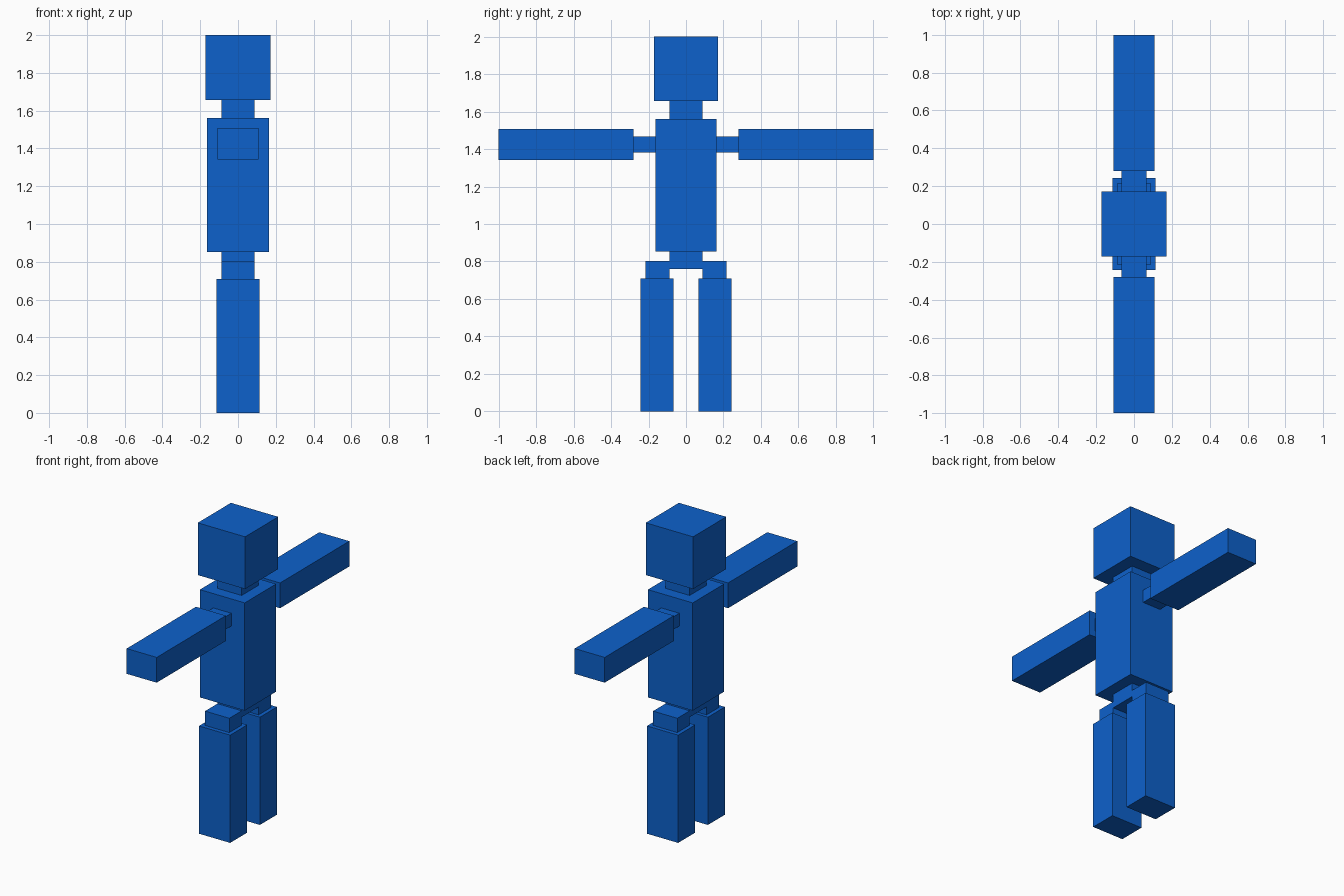
import bpy

if "Cube" in bpy.data.objects:
    bpy.data.objects.remove(bpy.data.objects["Cube"])

blue = bpy.data.materials.new("blue")
blue.diffuse_color = (0.004, 0.12, 0.6, 1)
blue.use_nodes = True
blue.node_tree.nodes["Principled BSDF"].inputs["Base Color"].default_value = blue.diffuse_color


def box(name, x, y, z):
    """Box spanning the given (min, max) ranges."""
    spans = (x, y, z)
    bpy.ops.mesh.primitive_cube_add(size=1, location=[(a + b) / 2 for a, b in spans])
    ob = bpy.context.object
    ob.name = name
    ob.scale = [b - a for a, b in spans]
    bpy.ops.object.transform_apply(location=False, rotation=False, scale=True)
    ob.data.materials.append(blue)
    return ob


def centred(half):
    return (-half, half)


# Central column
box("head", centred(0.172), centred(0.172), (1.657, 2.0))
box("neck", centred(0.088), centred(0.088), (1.56, 1.657))
box("torso", centred(0.163), centred(0.163), (0.852, 1.56))
box("pelvis", centred(0.088), centred(0.088), (0.76, 0.852))

# Limbs, mirrored across y
for label, s in (("right", -1), ("left", 1)):
    def side(inner, outer):
        return tuple(sorted((s * inner, s * outer)))

    box(label + "_shoulder", centred(0.066), side(0.163, 0.281), (1.382, 1.466))
    box(label + "_arm", centred(0.109), side(0.281, 1.0), (1.341, 1.507))
    box(label + "_hip", centred(0.088), side(0.088, 0.216), (0.708, 0.802))
    box(label + "_leg", centred(0.113), side(0.066, 0.243), (0.0, 0.708))
